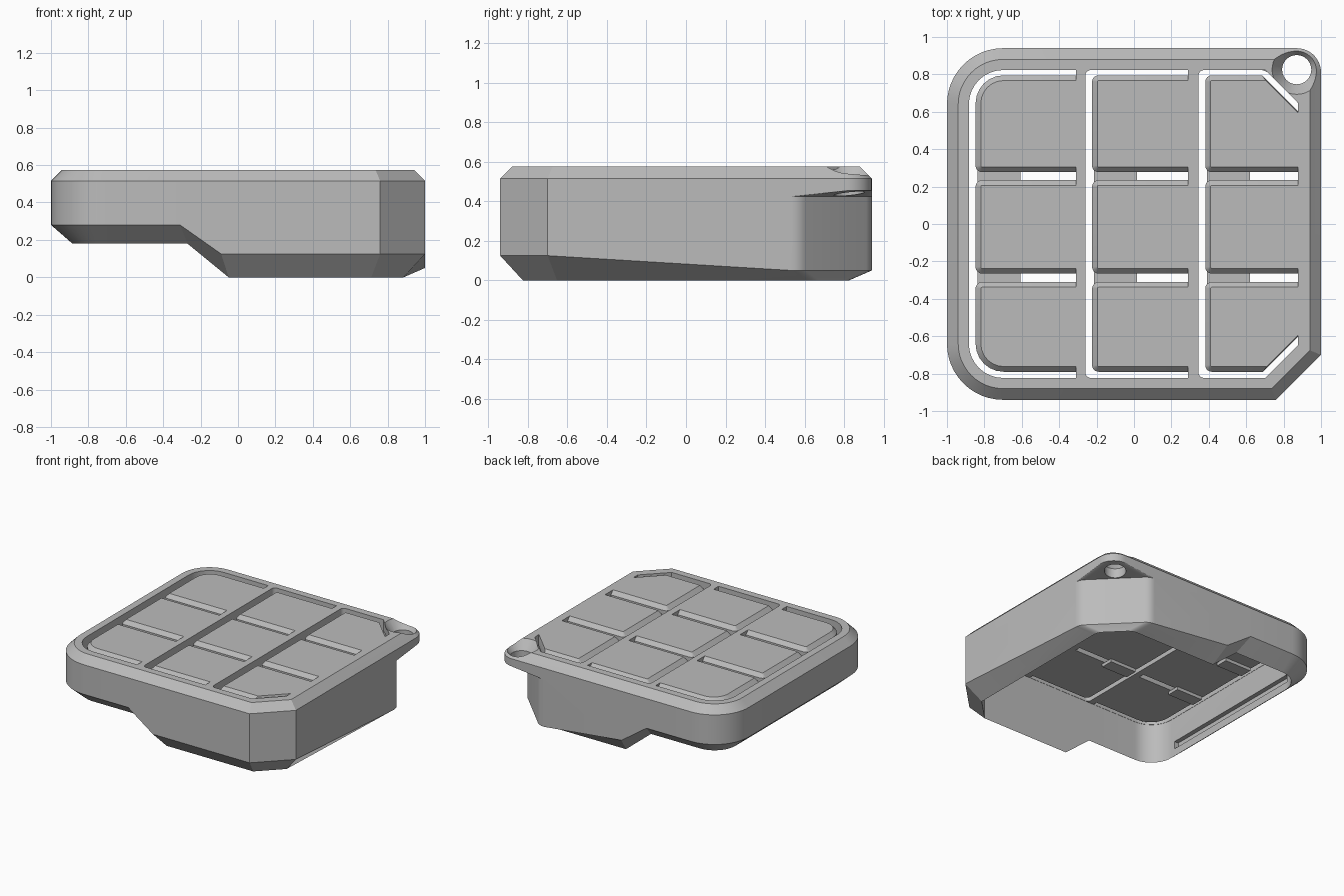
import bpy, bmesh
from mathutils import Vector

old = bpy.data.objects.get("Cube")
if old:
    bpy.data.objects.remove(old, do_unlink=True)

grey = bpy.data.materials.new("plain_grey")
grey.use_nodes = True
grey.diffuse_color = (0.5, 0.5, 0.5, 1)
grey.node_tree.nodes["Principled BSDF"].inputs["Base Color"].default_value = (0.5, 0.5, 0.5, 1)

HX, HY, TOP, UNDER = 1.0, 0.94, 0.575, 0.495
WALL = 0.115


def rounded(corners):
    """Counter-clockwise convex outline from (x, y, radius, segments) corners."""
    pts = []
    for i, (x, y, r, n) in enumerate(corners):
        p = Vector((x, y))
        if r <= 0:
            pts.append(p)
            continue
        a, b = Vector(corners[i - 1][:2]), Vector(corners[(i + 1) % len(corners)][:2])
        d1, d2 = (p - a).normalized(), (b - p).normalized()
        n1, n2 = Vector((d1.y, -d1.x)), Vector((d2.y, -d2.x))
        c = p - (n1 + n2) * r / (1 + n1.dot(n2))
        pts += [c + n1.slerp(n2, k / n) * r for k in range(n + 1)]
    return pts


def loft(name, rings):
    """Closed solid through rings of 3D points, capped at both ends."""
    bm = bmesh.new()
    loops = [[bm.verts.new(p) for p in ring] for ring in rings]
    for lo, hi in zip(loops, loops[1:]):
        for i in range(len(lo)):
            j = (i + 1) % len(lo)
            bm.faces.new((lo[i], lo[j], hi[j], hi[i]))
    bm.faces.new(loops[0][::-1])
    bm.faces.new(loops[-1])
    bmesh.ops.recalc_face_normals(bm, faces=bm.faces)
    mesh = bpy.data.meshes.new(name)
    bm.to_mesh(mesh)
    bm.free()
    mesh.materials.append(grey)
    ob = bpy.data.objects.new(name, mesh)
    bpy.context.collection.objects.link(ob)
    return ob


def at(pts, z):
    return [(p.x, p.y, z) for p in pts]


def prism(name, corners, z0, z1):
    pts = rounded(corners)
    return loft(name, [at(pts, z0), at(pts, z1)])


def box(name, x0, x1, y0, y1, z0, z1):
    return prism(name, [(x0, y0, 0, 0), (x1, y0, 0, 0), (x1, y1, 0, 0), (x0, y1, 0, 0)], z0, z1)


def select(ob):
    bpy.ops.object.select_all(action='DESELECT')
    ob.select_set(True)
    bpy.context.view_layer.objects.active = ob


def cut(ob, cutter):
    cutter.hide_render = True
    mod = ob.modifiers.new("cut", 'BOOLEAN')
    mod.operation, mod.solver, mod.object = 'DIFFERENCE', 'EXACT', cutter
    select(ob)
    bpy.ops.object.modifier_apply(modifier=mod.name)
    bpy.data.objects.remove(cutter, do_unlink=True)


def case_outline(o, back_cut=None, shift=0.0):
    """Case plan moved inwards by o; the back right corner is cut or a round lug."""
    x, y, t, r = HX - o, HY - o, 0.414 * o, 0.3 - o
    step0, step1 = -0.27 - shift, -0.05 - shift
    if back_cut:
        back = [(x, back_cut - x, 0.1, 5), (back_cut - y, y, 0.1, 5)]
    else:
        back = [(x, y, 0.13 - o, 11)]
    return rounded([(-x, -y, r, 12), (step0, -y, 0, 0), (step1, -y, 0, 0),
                    (0.76 - t, -y, 0, 0), (x, -0.7 + t, 0, 0), *back,
                    (step1, y, 0, 0), (step0, y, 0, 0), (-x, y, r, 12)])


# Hollow case: inner wall, stepped sharp rim, outer bevel, wall, corner lug, top bevel
inner = case_outline(WALL, 1.53)
wall = case_outline(0, 1.575, 0.04)
lug = case_outline(0, None, 0.04)
top = case_outline(0.06)


def rim_z(p):
    return 0.18 if p.x < -0.2 else 0.0


def bevel_z(p):
    if p.x + p.y > 1.48 and p.x > 0.55:
        return 0.05
    return 0.28 if p.x < -0.2 else 0.125


case = loft("case", [at(inner, UNDER),
                     [(p.x, p.y, rim_z(p)) for p in inner],
                     [(p.x, p.y, bevel_z(p)) for p in wall],
                     at(wall, 0.425), at(lug, 0.455), at(lug, 0.515), at(top, TOP)])

# Column windows, each leaving a bar on its right
Y = HY - WALL - 0.002
COLUMNS = [(-0.883, -0.31, 0.183), (-0.26, 0.29, 0.03), (0.345, 0.878, 0.03)]
for i, (x0, x1, r) in enumerate(COLUMNS):
    right = [(x1, -Y, 0, 0), (x1, Y, 0, 0)]
    if i == 2:
        d = 1.525
        right = [(d - Y, -Y, 0, 0), (x1, x1 - d, 0, 0), (x1, d - x1, 0, 0), (d - Y, Y, 0, 0)]
    cut(case, prism("window", [(x0, -Y, r, 8), *right, (x0, Y, r, 8)], 0.4, 0.7))

# Lug hole with a dished mouth
def circle(r, z):
    return at(rounded([(0.87 + a * r, 0.825 + b * r, r, 10)
                       for a, b in ((-1, -1), (1, -1), (1, 1), (-1, 1))]), z)


cut(case, loft("hole", [circle(0.078, 0.38), circle(0.078, 0.7)]))
cut(case, loft("dish", [circle(0.07, 0.49), circle(0.15, 0.6)]))

# Catch groove inside the left wall
cut(case, box("groove", -0.92, -0.86, -0.6, 0.66, 0.24, 0.3))

# Tiles: bevelled on three sides, joined to the bar on the right
ROWS = [(-0.79, -0.31), (-0.265, 0.235), (0.277, 0.795)]
parts = [case]
for c, (wx, x1, r) in enumerate(COLUMNS):
    x0 = wx + 0.036
    for k, (y0, y1) in enumerate(ROWS):
        r0 = 0.15 if c == 0 and k == 0 else 0.035
        r1 = 0.15 if c == 0 and k == 2 else 0.035

        def ring(i, z):
            a, b, left = y0 + i, y1 - i, x0 + i
            front, back = [(x1, a, 0, 0)], [(x1, b, 0, 0)]
            d = 1.48 - i * 0.3
            if c == 2 and k == 0:
                front = [(d + a, a, 0, 0), (x1, x1 - d, 0, 0)]
            if c == 2 and k == 2:
                back = [(x1, d - x1, 0, 0), (d - b, b, 0, 0)]
            return at(rounded([(left, a, r0 - i, 6), *front, *back, (left, b, r1 - i, 6)]), z)

        parts.append(loft(f"tile_{c + 1}_{k + 1}",
                          [ring(0, UNDER), ring(0, TOP - 0.03), ring(0.028, TOP)]))
    # Stop tabs under the free half of each slot
    for k, y in enumerate((-0.287, 0.256)):
        parts.append(box(f"stop_tab_{c + 1}_{k + 1}", x0 + 0.01, x0 + 0.24,
                         y - 0.05, y + 0.05, UNDER - 0.025, UNDER))

for ob in parts:
    select(ob)
    bpy.ops.object.shade_smooth_by_angle(angle=0.5)
